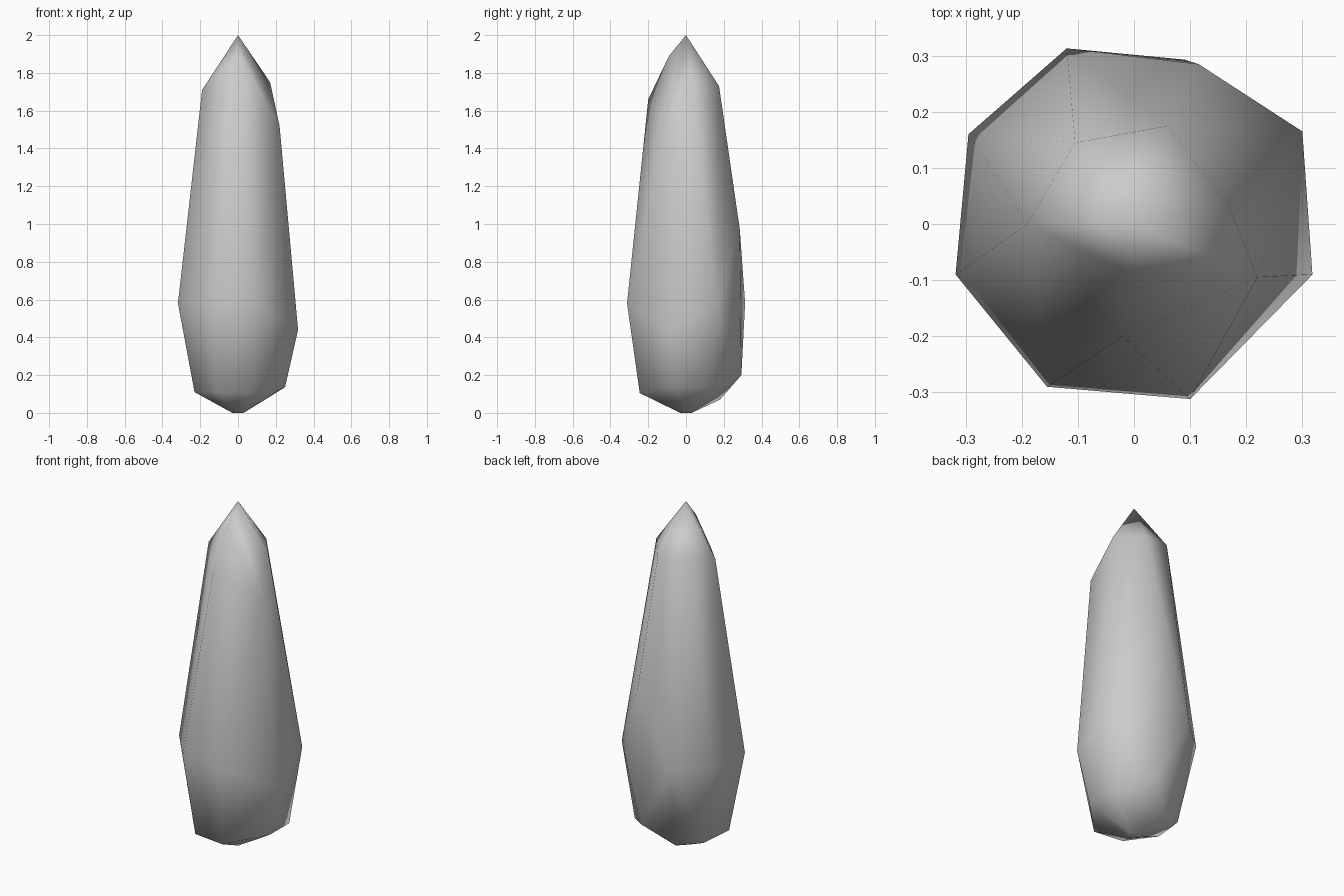
import bpy
import bmesh

# Remove the default cube
default_cube = bpy.data.objects.get("Cube")
if default_cube:
    bpy.data.objects.remove(default_cube, do_unlink=True)


def make_material(name, colour):
    material = bpy.data.materials.new(name)
    material.use_nodes = True
    material.diffuse_color = colour
    shader = material.node_tree.nodes["Principled BSDF"]
    shader.inputs["Base Color"].default_value = colour
    shader.inputs["Roughness"].default_value = 0.6
    return material


def make_hull(name, tiers, material):
    """Wrap irregular tiers of corner points in a closed faceted shell."""
    shell = bmesh.new()
    for tier in tiers:
        for corner in tier:
            shell.verts.new(corner)
    result = bmesh.ops.convex_hull(shell, input=shell.verts[:])
    spare = set(result["geom_interior"]) | set(result["geom_unused"])
    spare_verts = [item for item in spare if isinstance(item, bmesh.types.BMVert)]
    bmesh.ops.delete(shell, geom=spare_verts, context="VERTS")
    bmesh.ops.recalc_face_normals(shell, faces=shell.faces[:])
    for face in shell.faces:
        face.smooth = True
    mesh = bpy.data.meshes.new(name)
    shell.to_mesh(mesh)
    shell.free()
    mesh.materials.append(material)
    crystal = bpy.data.objects.new(name, mesh)
    bpy.context.collection.objects.link(crystal)
    return crystal


# Pointed tip with its small front facet
tip = [(0, 0, 2), (0, -.09, 1.89)]

# Shoulder where the long sides break towards the tip
shoulder = [(-.19, 0, 1.71), (-.105, .145, 1.75), (.06, .175, 1.73),
            (.17, .03, 1.75), (.22, -.095, 1.52), (-.02, -.2, 1.66)]

# Widest girth, uneven as in a natural crystal
girth = [(-.12, .313, .58), (.115, .285, .97), (.3, .165, .58),
         (.318, -.09, .44), (.1, -.312, .58), (-.155, -.29, .58),
         (-.318, -.09, .58), (-.295, .16, .58)]

# Lower rim above the blunt underside
rim = [(-.23, -.07, .11), (-.115, -.23, .11), (.07, -.245, .105),
       (.25, -.07, .14), (.24, .13, .13), (.09, .293, .2),
       (-.06, .18, .07), (-.2, .12, .1)]

# Tiny flat foot
foot = [(-.03, 0, 0), (-.01, -.03, 0), (.02, -.025, 0),
        (.03, .01, 0), (0, .03, 0)]

grey_stone = make_material("grey_stone", (.6, .6, .6, 1))
make_hull("crystal", [tip, shoulder, girth, rim, foot], grey_stone)
